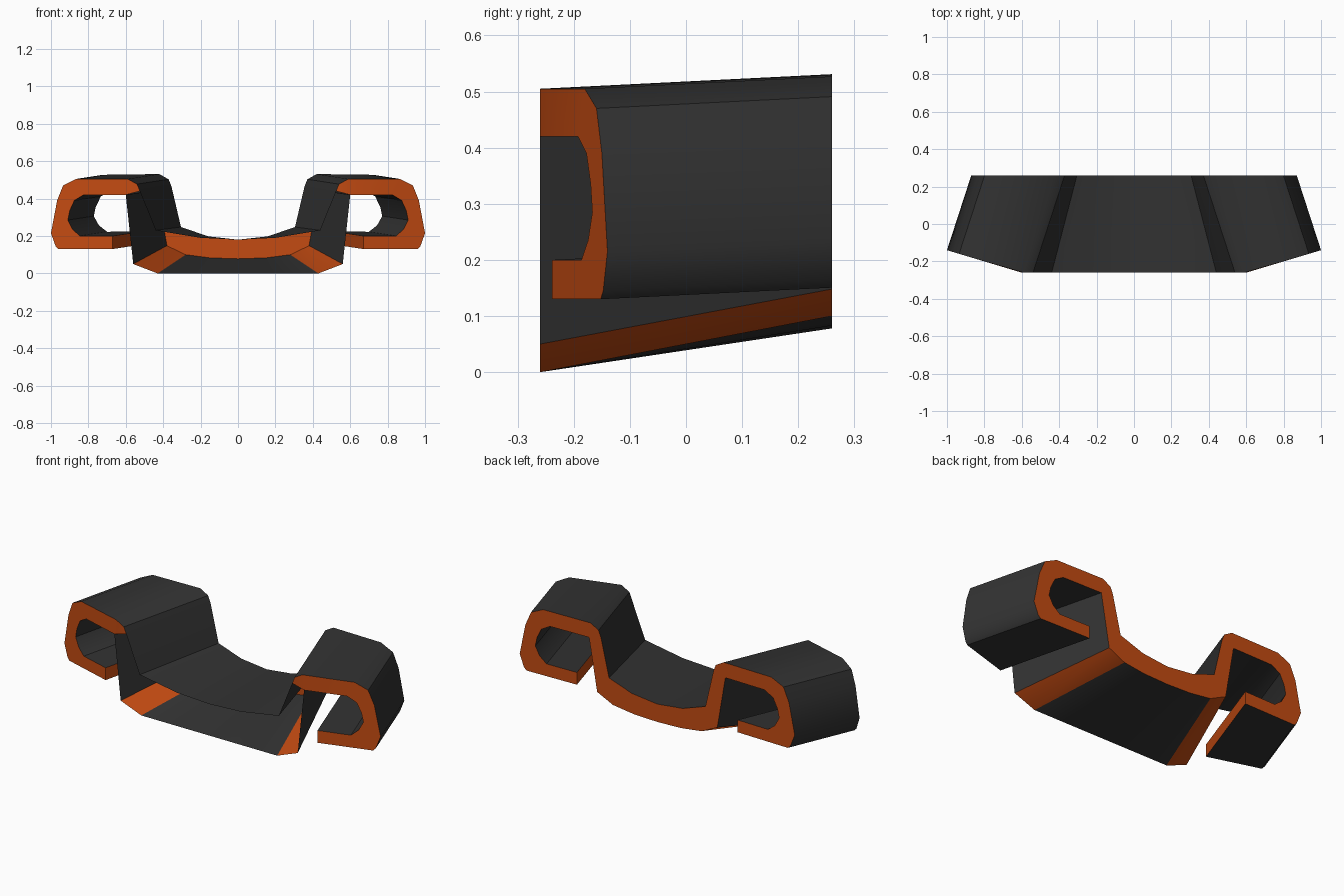
import bpy, bmesh

if "Cube" in bpy.data.objects:
    bpy.data.objects.remove(bpy.data.objects["Cube"])


def material(name, rgb):
    m = bpy.data.materials.new(name)
    m.diffuse_color = (*rgb, 1)
    m.use_nodes = True
    m.node_tree.nodes["Principled BSDF"].inputs["Base Color"].default_value = m.diffuse_color
    return m


BACK, FRONT = 0.26, -0.26


def sweep(x, z):
    """Front point of the hook -> front and back positions along the slanted sweep."""
    y = FRONT + max(0, x - 0.6) * 0.3
    d = BACK - y
    return (x, y, z), (x - 0.325 * d, BACK, z + 0.05 * d)


# right half of the cross-section, starting under the middle
under = [((0, FRONT, 0), (0, BACK, 0.078)),
         ((0.22, FRONT, 0), (0.15, BACK, 0.083)),
         ((0.43, FRONT, 0), (0.28, BACK, 0.10)),
         ((0.56, FRONT, 0.05), (0.38, BACK, 0.148))]
hook_inner = [(0.60, 0.42), (0.825, 0.42), (0.875, 0.39), (0.90, 0.335),
              (0.91, 0.285), (0.885, 0.235), (0.845, 0.20), (0.67, 0.20)]
hook_outer = [(0.67, 0.13), (0.96, 0.13), (0.975, 0.145), (1.0, 0.215), (0.967, 0.39),
              (0.935, 0.47), (0.865, 0.505), (0.59, 0.505), (0.54, 0.477), (0.525, 0.44)]
top = [((0.44, FRONT, 0.23), (0.305, BACK, 0.248)),
       ((0.20, FRONT, 0.19), (0.16, BACK, 0.198)),
       ((0, FRONT, 0.18), (0, BACK, 0.18))]
hook = [sweep(*p) for p in hook_inner + hook_outer]
profile = under + hook + top

# strip along the whole profile, open at the front of the middle
bm = bmesh.new()
front = [bm.verts.new(f) for f, b in profile]
back = [bm.verts.new(b) for f, b in profile]
n0 = len(under)
lip = n0 + len(hook_inner) - 1
for i in range(len(profile) - 1):
    f = bm.faces.new((front[i], front[i + 1], back[i + 1], back[i]))
    # orange chamfer under the plate and orange lip end
    f.material_index = 1 if i in (n0 - 2, lip) else 0

# back cap, and front cap on the hook only
h = front[n0:n0 + len(hook)]
for loop in (back, h[:-2], [h[0], h[-3], h[-2], h[-1]]):
    bm.faces.new(loop).material_index = 1
bmesh.ops.recalc_face_normals(bm, faces=bm.faces)

mesh = bpy.data.meshes.new("clip_bracket")
bm.to_mesh(mesh)
bm.free()
mesh.materials.append(material("charcoal", (0.032, 0.032, 0.032)))
mesh.materials.append(material("burnt orange", (0.55, 0.07, 0.006)))
obj = bpy.data.objects.new("clip_bracket", mesh)
bpy.context.collection.objects.link(obj)

bpy.context.view_layer.objects.active = obj
obj.select_set(True)
bpy.ops.object.shade_smooth_by_angle(angle=0.6)

# left half
mir = obj.modifiers.new("mirror", 'MIRROR')
mir.use_clip = True
